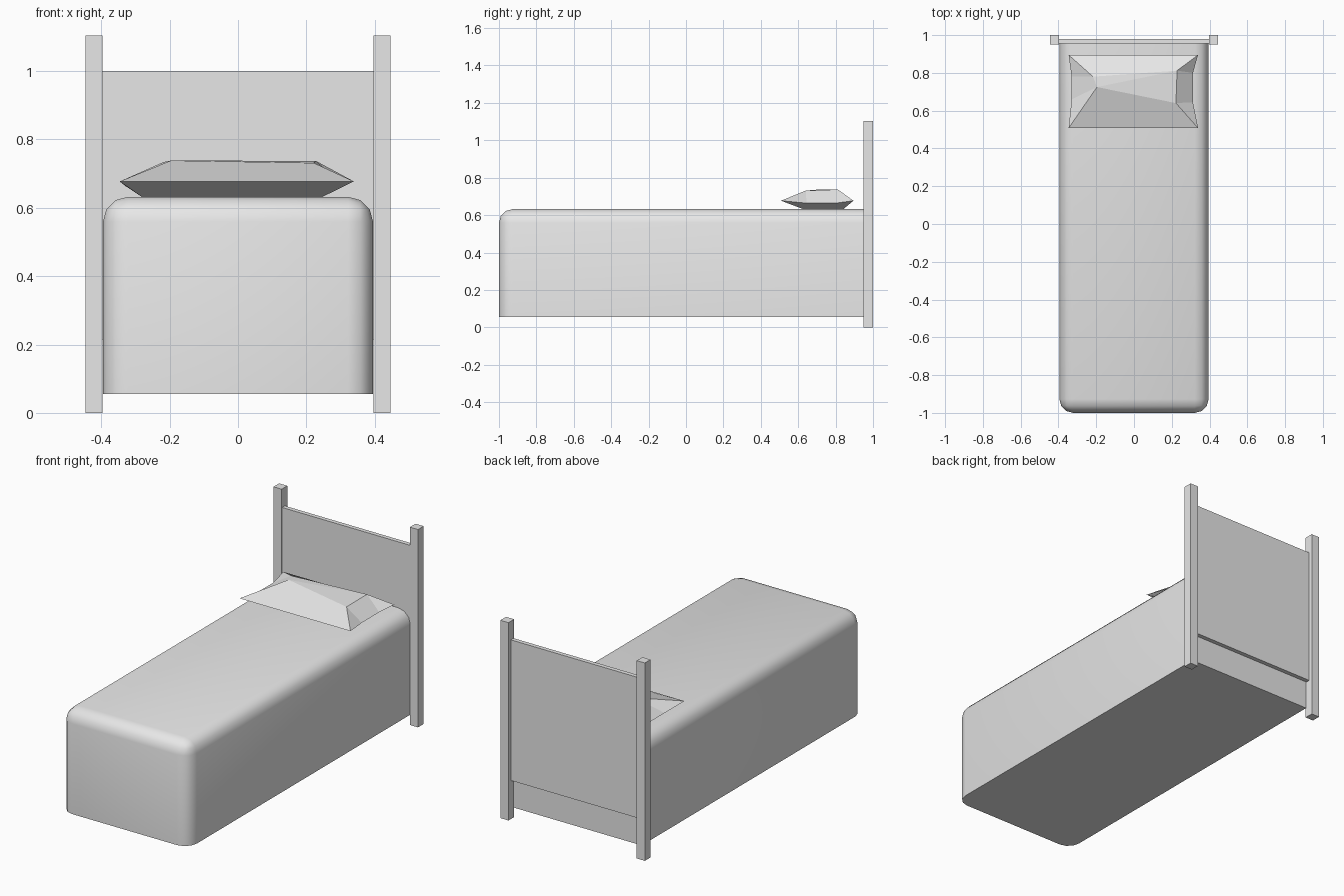
import bpy, bmesh

cube = bpy.data.objects.get("Cube")
if cube:
    bpy.data.objects.remove(cube, do_unlink=True)

# Single plain grey for the whole bed
grey = bpy.data.materials.new("plain grey")
grey.use_nodes = True
grey.diffuse_color = (0.8, 0.8, 0.8, 1)
grey.node_tree.nodes["Principled BSDF"].inputs["Base Color"].default_value = (0.8, 0.8, 0.8, 1)


def add_object(name, bm):
    bmesh.ops.recalc_face_normals(bm, faces=bm.faces)
    mesh = bpy.data.meshes.new(name)
    bm.to_mesh(mesh)
    bm.free()
    mesh.materials.append(grey)
    obj = bpy.data.objects.new(name, mesh)
    bpy.context.collection.objects.link(obj)
    return obj


def box_mesh(lo, hi):
    bm = bmesh.new()
    bmesh.ops.create_cube(bm, size=1)
    for v in bm.verts:
        v.co = [(a + b) / 2 + c * (b - a) for a, b, c in zip(lo, hi, v.co)]
    return bm


# Headboard: two square posts and a thin panel between them
for side, sign in (("left", 1), ("right", -1)):
    x0, x1 = sorted((sign * 0.396, sign * 0.446))
    add_object(side + "_headboard_post", box_mesh((x0, 0.95, 0), (x1, 1.0, 1.104)))
add_object("headboard_panel", box_mesh((-0.396, 0.955, 0.215), (0.396, 0.979, 1.0)))

# Mattress: box rounded along the top sides, top front and front corners
bm = box_mesh((-0.395, -1.0, 0.055), (0.395, 0.955, 0.632))
front, top = -0.99, 0.6
rounded = []
for e in bm.edges:
    a, b = (v.co for v in e.verts)
    at_front = a.y < front and b.y < front
    at_top = a.z > top and b.z > top
    along_side = abs(a.x - b.x) < 0.01
    if (at_top and (along_side or at_front)) or (at_front and along_side):
        rounded.append(e)
bmesh.ops.bevel(bm, geom=rounded, offset=0.073, offset_type='OFFSET',
                segments=3, profile=0.5, affect='EDGES')
mattress = add_object("mattress", bm)
bpy.ops.object.select_all(action='DESELECT')
mattress.select_set(True)
bpy.context.view_layer.objects.active = mattress
bpy.ops.object.shade_smooth_by_angle(angle=0.7)

# Pillow: pointed corners, pinched sides, uneven crown and a flat base
rim = [(-0.346, 0.508, 0.677), (0.339, 0.508, 0.677), (0.312, 0.645, 0.664),
       (0.312, 0.80, 0.664), (0.339, 0.895, 0.677), (-0.346, 0.895, 0.677),
       (-0.33, 0.78, 0.664), (-0.33, 0.66, 0.664)]
crown = [(-0.196, 0.725, 0.738), (0.222, 0.64, 0.731),
         (0.228, 0.812, 0.737), (-0.217, 0.78, 0.734)]
base = [(-0.28, 0.63, 0.631), (0.245, 0.63, 0.631),
        (0.245, 0.84, 0.631), (-0.28, 0.84, 0.631)]
bm = bmesh.new()
r, c, b = [[bm.verts.new(p) for p in ring] for ring in (rim, crown, base)]
bm.faces.new((c[0], c[1], c[2]))
bm.faces.new((c[0], c[2], c[3]))
for ring in (c, b):
    for i in (0, 2):  # front and back slopes, then pinched right and left sides
        k = i * 2
        bm.faces.new((r[k], r[k + 1], ring[i + 1], ring[i]))
        e, f, g, h = r[k + 1], r[k + 2], r[k + 3], r[(k + 4) % 8]
        p, q = ring[i + 1], ring[(i + 2) % 4]
        bm.faces.new((e, f, p))
        bm.faces.new((f, g, q, p))
        bm.faces.new((g, h, q))
bm.faces.new(b)
add_object("pillow", bm)
